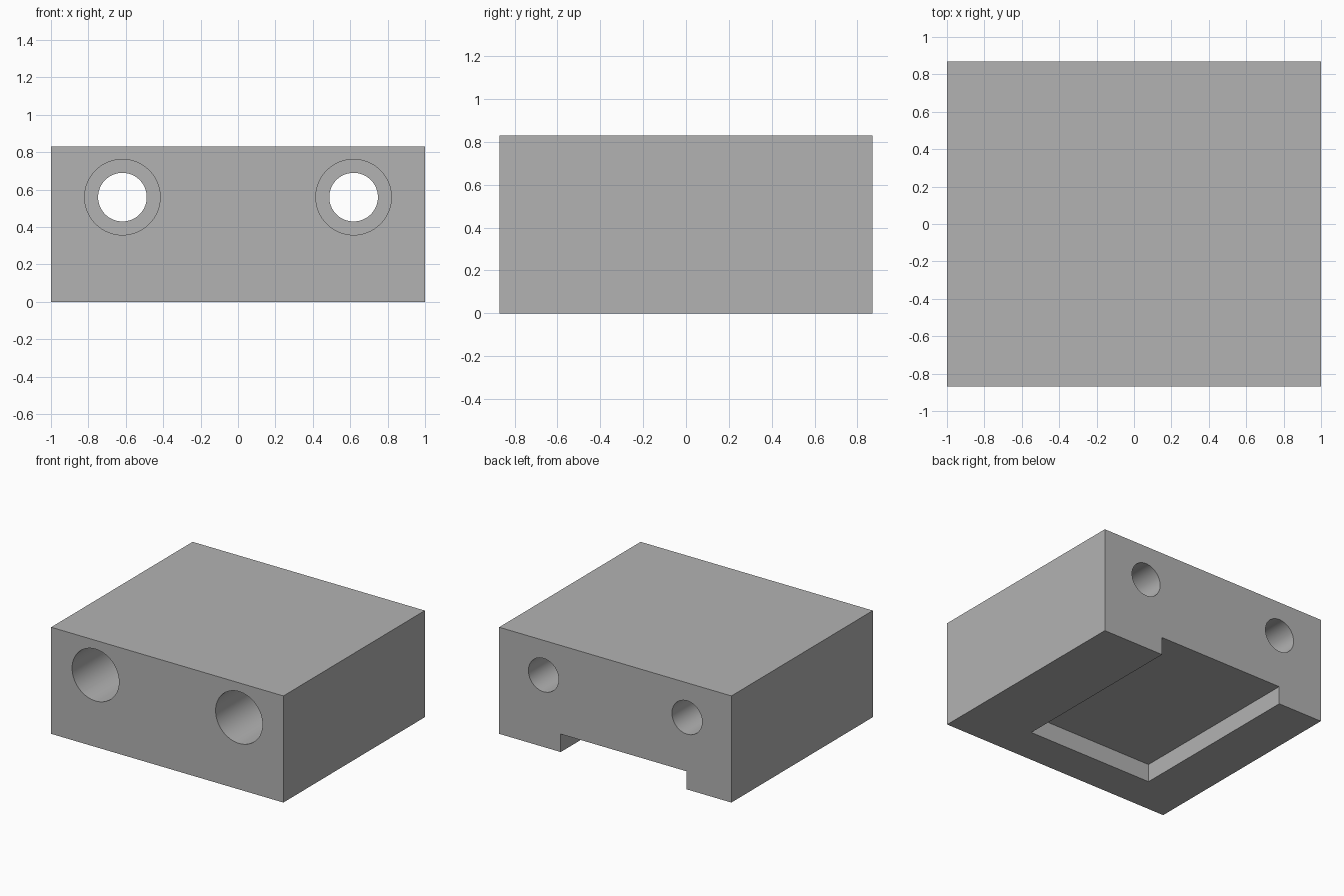
import bpy
import math

old = bpy.data.objects.get("Cube")
if old:
    bpy.data.objects.remove(old, do_unlink=True)

W, D, H = 2.0, 1.74, 0.83            # block size
HOLE_X, HOLE_Z = 0.618, 0.56         # screw hole centres
BORE_R, HEAD_R, HEAD_DEPTH = 0.13, 0.202, 0.9

grey = bpy.data.materials.new("plain grey")
grey.use_nodes = True
grey.diffuse_color = (0.45, 0.45, 0.45, 1)
grey.node_tree.nodes["Principled BSDF"].inputs["Base Color"].default_value = grey.diffuse_color


def box(name, lo, hi):
    centre = [(a + b) / 2 for a, b in zip(lo, hi)]
    bpy.ops.mesh.primitive_cube_add(size=1, location=centre)
    ob = bpy.context.object
    ob.name = name
    ob.scale = [b - a for a, b in zip(lo, hi)]
    bpy.ops.object.transform_apply(location=True, rotation=True, scale=True)
    ob.data.materials.append(grey)
    return ob


def rod(name, x, radius, y0, y1):
    bpy.ops.mesh.primitive_cylinder_add(
        vertices=64, radius=radius, depth=y1 - y0,
        location=(x, (y0 + y1) / 2, HOLE_Z), rotation=(math.pi / 2, 0, 0))
    ob = bpy.context.object
    ob.name = name
    ob.data.materials.append(grey)
    return ob


def cut(target, cutter):
    cutter.hide_render = True
    mod = target.modifiers.new(cutter.name, 'BOOLEAN')
    mod.operation = 'DIFFERENCE'
    mod.solver = 'EXACT'
    mod.object = cutter
    bpy.ops.object.select_all(action='DESELECT')
    bpy.context.view_layer.objects.active = target
    target.select_set(True)
    bpy.ops.object.modifier_apply(modifier=mod.name)
    bpy.data.objects.remove(cutter, do_unlink=True)


# Solid block
block = box("mounting_block", (-W / 2, -D / 2, 0), (W / 2, D / 2, H))

# Shallow pocket underneath, open at the back and set slightly off centre
cut(block, box("pocket_cutter", (-0.615, -0.573, -0.2), (0.47, D / 2 + 0.2, 0.14)))

# Two through holes, each with a wider screw head recess from the front
for x in (-HOLE_X, HOLE_X):
    cut(block, rod("bore_cutter", x, BORE_R, -D / 2 - 0.2, D / 2 + 0.2))
    cut(block, rod("recess_cutter", x, HEAD_R, -D / 2 - 0.2, -D / 2 + HEAD_DEPTH))

# Round bores, crisp edges
bpy.ops.object.select_all(action='DESELECT')
bpy.context.view_layer.objects.active = block
block.select_set(True)
bpy.ops.object.shade_smooth_by_angle(angle=math.radians(30))
